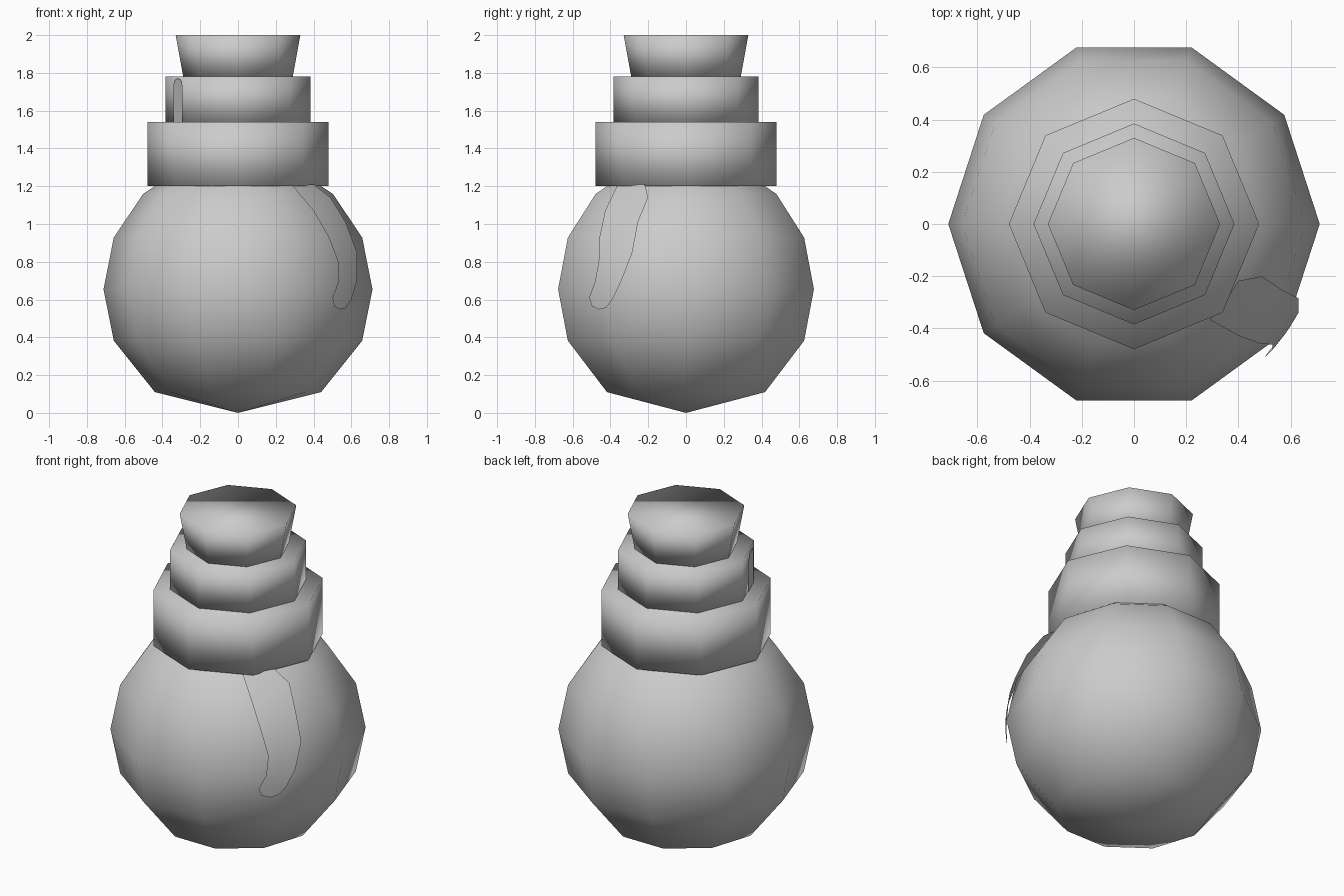
import bpy
from math import sin, cos, pi, sqrt
from mathutils import Vector

if "Cube" in bpy.data.objects:
    bpy.data.objects.remove(bpy.data.objects["Cube"])


def make_object(name, verts, faces):
    mesh = bpy.data.meshes.new(name)
    mesh.from_pydata(verts, [], faces)
    mesh.update()
    obj = bpy.data.objects.new(name, mesh)
    bpy.context.collection.objects.link(obj)
    for p in mesh.polygons:
        p.use_smooth = True
    return obj


def lathe(name, profile, sides):
    """Revolve (radius, z) pairs from bottom to top; a zero radius is a pole, open ends are capped."""
    verts, faces, rings = [], [], []
    for r, z in profile:
        start, count = len(verts), sides if r else 1
        verts += [(r * cos(2 * pi * i / sides), r * sin(2 * pi * i / sides), z) for i in range(count)]
        rings.append([start + i % count for i in range(sides)])
    for low, high in zip(rings, rings[1:]):
        for i in range(sides):
            j = (i + 1) % sides
            faces.append(list(dict.fromkeys((low[i], low[j], high[j], high[i]))))
    if profile[0][0]:
        faces.append(rings[0][::-1])
    if profile[-1][0]:
        faces.append(rings[-1])
    return make_object(name, verts, faces)


# round flask body: low-poly ball with a slightly flattened base
R, CZ = 0.712, 0.655
body = [(0, 0), (0.44, 0.11)]
body += [(R * cos(a * pi / 8), CZ + R * sin(a * pi / 8)) for a in (-1, 0, 1, 2, 3)]
body.append((0, CZ + R))
lathe("flask_body", body, 10)

# stepped neck and flared stopper
lathe("neck_collar", [(0.48, 1.20), (0.48, 1.54)], 8)
lathe("neck_rim", [(0.385, 1.54), (0.385, 1.78)], 8)
lathe("stopper", [(0.29, 1.78), (0.33, 2.0)], 8)

# curved highlight hugging the body: inner and outer (x, z) edges projected on the ball
inner = [(0.29, 1.20), (0.40, 1.07), (0.48, 0.93), (0.53, 0.80), (0.53, 0.69), (0.50, 0.61), (0.51, 0.565)]
outer = [(0.40, 1.21), (0.49, 1.14), (0.57, 1.01), (0.63, 0.85), (0.63, 0.70), (0.60, 0.60), (0.57, 0.555)]


def on_ball(x, z):
    return (x, -sqrt(0.718 ** 2 - x * x - (z - CZ) ** 2), z)


verts, faces = [], []
for (xa, za), (xb, zb) in zip(inner, outer):
    for t in (0, 0.5, 1):
        verts.append(on_ball(xa + (xb - xa) * t, za + (zb - za) * t - (0.012 if t == 0.5 and za < 0.6 else 0)))
for k in range(len(inner) - 1):
    for c in (0, 1):
        a = 3 * k + c
        faces.append((a, a + 3, a + 4, a + 1))
make_object("body_highlight", verts, faces)

# small round-topped highlight lying on the front-left facet of the rim
normal = Vector((-cos(pi / 8), -sin(pi / 8), 0))
side = Vector((sin(pi / 8), -cos(pi / 8), 0))
origin = Vector((-0.3125, -0.176, 0)) + normal * 0.006
shape = [(-0.06, 1.54), (0.06, 1.54)]
shape += [(0.06 * cos(a * pi / 6), 1.735 + 0.035 * sin(a * pi / 6)) for a in range(7)]
make_object("rim_highlight", [origin + side * u + Vector((0, 0, z)) for u, z in shape],
            [list(range(len(shape)))])
